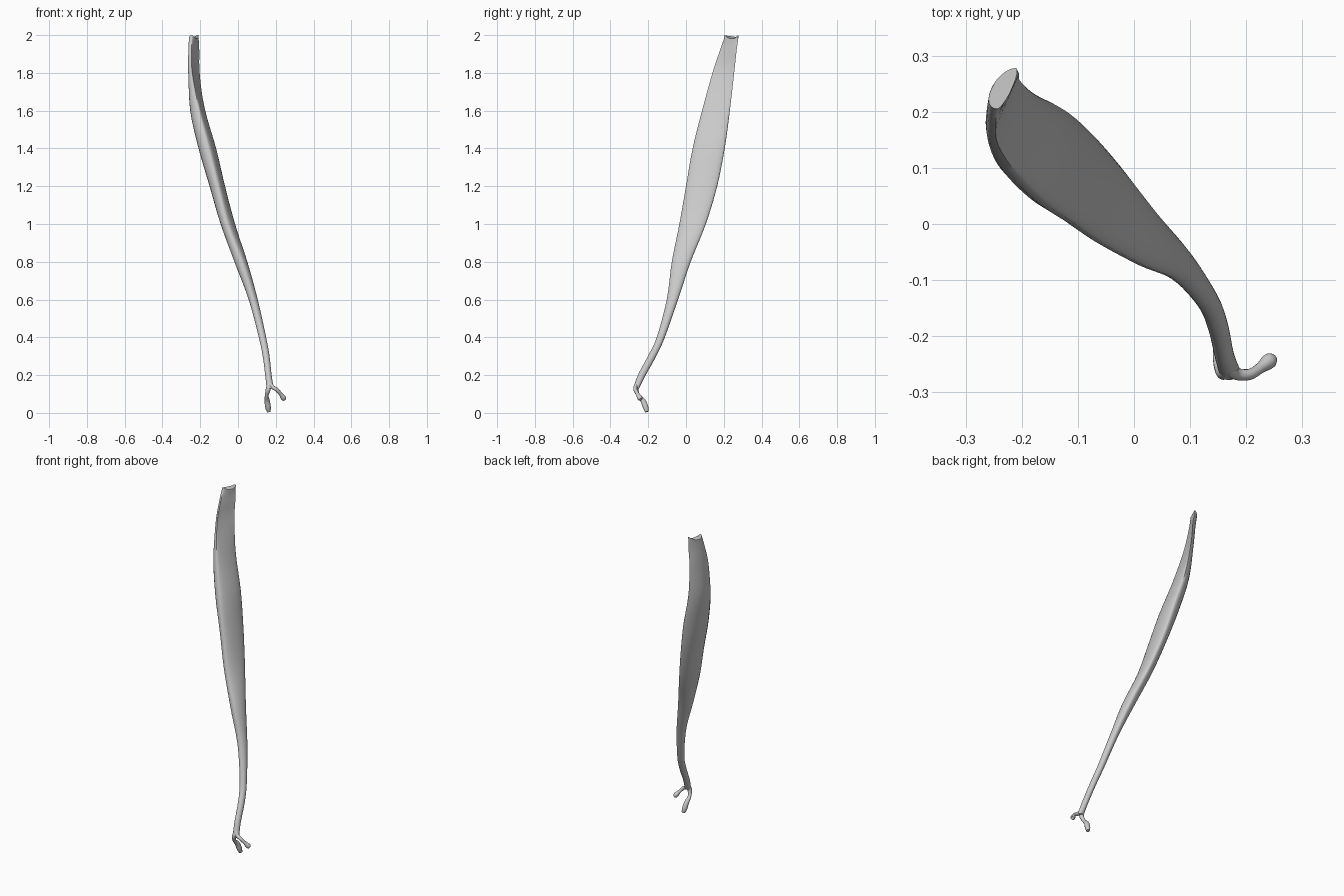
import bpy, bmesh, math

if "Cube" in bpy.data.objects:
    bpy.data.objects.remove(bpy.data.objects["Cube"])

SIDES = 24

# Belly stations: z, front-edge x,y, back-edge x,y, bulge to left, bulge to right
STATIONS = [
    (0.130, 0.169, -0.278, 0.170, -0.248, 0.014, 0.016),
    (0.200, 0.161, -0.255, 0.161, -0.213, 0.013, 0.013),
    (0.300, 0.149, -0.202, 0.149, -0.158, 0.014, 0.014),
    (0.400, 0.130, -0.155, 0.130, -0.112, 0.016, 0.015),
    (0.600, 0.080, -0.102, 0.085, -0.042, 0.022, 0.018),
    (0.800, 0.020, -0.075, 0.030, 0.025, 0.040, 0.020),
    (1.000, -0.055, -0.035, -0.030, 0.105, 0.044, 0.020),
    (1.200, -0.105, 0.000, -0.082, 0.165, 0.052, 0.018),
    (1.400, -0.155, 0.035, -0.128, 0.205, 0.062, 0.018),
    (1.600, -0.205, 0.085, -0.178, 0.232, 0.056, 0.008),
    (1.800, -0.242, 0.140, -0.203, 0.255, 0.032, -0.006),
    (1.920, -0.246, 0.180, -0.205, 0.268, 0.027, -0.004),
    (1.992, -0.244, 0.205, -0.211, 0.278, 0.023, 0.006),
]


def spline(a, b, c, d, t):
    return tuple(0.5 * (2 * q + (r - p) * t + (2 * p - 5 * q + 4 * r - s) * t * t
                        + (3 * q - p - 3 * r + s) * t ** 3)
                 for p, q, r, s in zip(a, b, c, d))


def dense(rows, steps):
    out = []
    for i in range(len(rows) - 1):
        a, d = rows[max(i - 1, 0)], rows[min(i + 2, len(rows) - 1)]
        out += [spline(a, rows[i], rows[i + 1], d, k / steps) for k in range(steps)]
    return out + [rows[-1]]


def section(bm, row):
    z, fx, fy, bx, by, left, right = row
    ring = []
    for k in range(SIDES):
        a = 2 * math.pi * k / SIDES
        u = 0.5 - 0.5 * math.cos(a)
        s = math.sin(a)
        edge = 0.004 * s
        x = fx + (bx - fx) * u + (right * s if s > 0 else left * s) + edge
        # top end is slightly notched between its two corners
        dz = (u - 0.5) ** 2 * 0.08 - 0.012 if z > 1.99 else 0
        ring.append(bm.verts.new((x, fy + (by - fy) * u, z + dz)))
    return ring


def smooth(ob):
    bpy.ops.object.select_all(action='DESELECT')
    bpy.context.view_layer.objects.active = ob
    ob.select_set(True)
    bpy.ops.object.shade_smooth_by_angle(angle=math.radians(50))


# Long flattened belly tapering into the tendon
bm = bmesh.new()
rings = [section(bm, r) for r in dense(STATIONS, 5)]
for lo, hi in zip(rings, rings[1:]):
    for k in range(SIDES):
        n = (k + 1) % SIDES
        bm.faces.new((lo[k], lo[n], hi[n], hi[k]))
bm.faces.new(rings[0])
bm.faces.new(rings[-1])
bmesh.ops.recalc_face_normals(bm, faces=bm.faces)
mesh = bpy.data.meshes.new("muscle_belly")
bm.to_mesh(mesh)
bm.free()
belly = bpy.data.objects.new("muscle_belly", mesh)
bpy.context.collection.objects.link(belly)
smooth(belly)


# Two tendon branches at the foot
def branch(name, pts):
    cu = bpy.data.curves.new(name, 'CURVE')
    cu.dimensions = '3D'
    cu.bevel_depth = 1.0
    cu.bevel_resolution = 4
    cu.use_fill_caps = True
    sp = cu.splines.new('POLY')
    path = dense(pts, 5)
    sp.points.add(len(path) - 1)
    for p, (x, y, z, r) in zip(sp.points, path):
        p.co = (x, y, z, 1)
        p.radius = r
    ob = bpy.data.objects.new(name, cu)
    bpy.context.collection.objects.link(ob)
    bpy.ops.object.select_all(action='DESELECT')
    bpy.context.view_layer.objects.active = ob
    ob.select_set(True)
    bpy.ops.object.convert(target='MESH')
    smooth(bpy.context.view_layer.objects.active)


branch("tendon_branch_inner", [
    (0.168, -0.256, 0.160, 0.011), (0.160, -0.265, 0.125, 0.013),
    (0.152, -0.252, 0.092, 0.010), (0.154, -0.228, 0.065, 0.014),
    (0.159, -0.214, 0.030, 0.015), (0.163, -0.207, 0.006, 0.010)])
branch("tendon_branch_outer", [
    (0.168, -0.258, 0.160, 0.011), (0.182, -0.267, 0.137, 0.011),
    (0.206, -0.268, 0.122, 0.010), (0.226, -0.256, 0.099, 0.010),
    (0.240, -0.245, 0.080, 0.014), (0.247, -0.240, 0.071, 0.010)])
